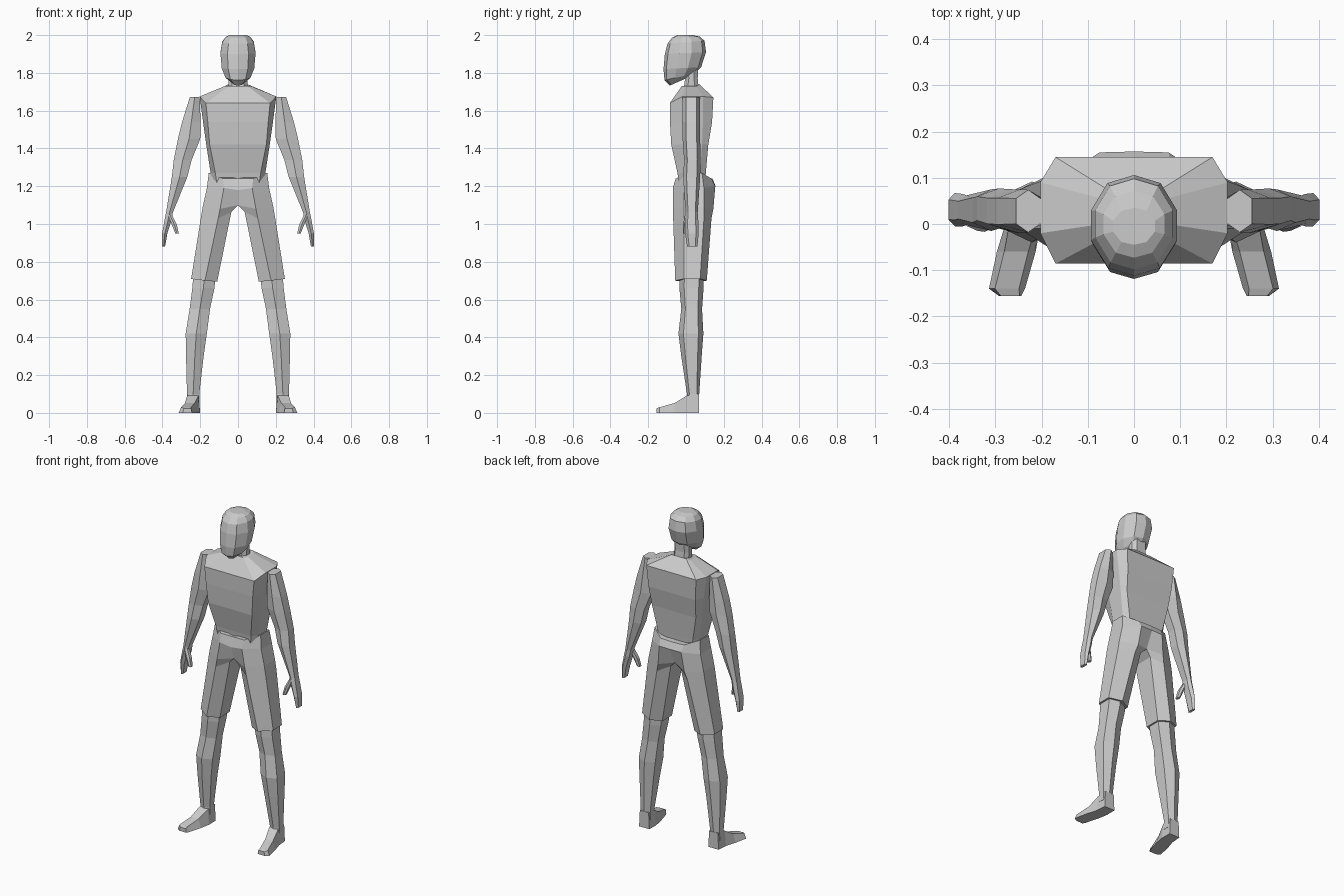
import bpy, bmesh


def loft(name, rings, mirror=False):
    """Skin a list of equal-length rings, cap both ends, optionally mirror in x."""
    bm = bmesh.new()
    vs = [[bm.verts.new(p) for p in r] for r in rings]
    n = len(rings[0])
    for a, b in zip(vs, vs[1:]):
        for i in range(n):
            j = (i + 1) % n
            quad = (a[i], a[j], b[j], b[i])
            if all(abs(v.co.x) < 1e-5 for v in quad):
                continue  # leave the centre line open for the mirror
            bm.faces.new(quad)
    bm.faces.new(vs[0][::-1])
    bm.faces.new(vs[-1])
    bmesh.ops.recalc_face_normals(bm, faces=bm.faces)
    me = bpy.data.meshes.new(name)
    bm.to_mesh(me)
    bm.free()
    ob = bpy.data.objects.new(name, me)
    bpy.context.collection.objects.link(ob)
    if mirror:
        m = ob.modifiers.new("Mirror", 'MIRROR')
        m.use_clip = True
        m.merge_threshold = 0.0005
    return ob


def hexa(z, x0, x1, y0, y1, f=0.2):
    """Six-sided limb section with a ridge front and back."""
    xm, a, b = (x0 + x1) / 2, y0 + (y1 - y0) * f, y1 - (y1 - y0) * f
    return [(xm, y0, z), (x1, a, z), (x1, b, z), (xm, y1, z), (x0, b, z), (x0, a, z)]


def octa(zf, zs, zb, a, w, y0, y1, y2, y3):
    """Eight-sided body section with separate front, side and back heights."""
    return [(-a, y0, zf), (a, y0, zf), (w, y1, zs), (w, y2, zs),
            (a, y3, zb), (-a, y3, zb), (-w, y2, zs), (-w, y1, zs)]


# Torso
loft("torso", [octa(*r) for r in [
    (1.20, 1.20, 1.20, .110, .140, -.035, .00, .07, .100),
    (1.27, 1.27, 1.27, .120, .145, -.045, -.01, .075, .105),
    (1.42, 1.42, 1.42, .150, .168, -.078, -.015, .085, .118),
    (1.54, 1.54, 1.54, .160, .185, -.085, -.02, .09, .138),
    (1.64, 1.675, 1.67, .170, .203, -.086, -.02, .09, .145),
    (1.73, 1.73, 1.74, .050, .070, -.022, .00, .055, .070)]])

# Neck
loft("neck", [octa(z, z, z, .032, .05, y0, y0 + .02, y1 - .02, y1)
              for z, y0, y1 in [(1.69, -.015, .07), (1.77, -.005, .062), (1.85, -.01, .065)]])

# Head
half = [(0, -1), (.6, -.85), (1, -.3), (1, .3), (.62, .84), (0, 1)]
outline = half + [(-x, y) for x, y in half[-2:0:-1]]
head = []
for zf, zb, rx, y0, y1 in [
        (1.733, 1.780, .035, -.085, .020), (1.762, 1.795, .066, -.114, .045),
        (1.820, 1.830, .086, -.119, .080), (1.900, 1.910, .093, -.112, .106),
        (1.955, 1.970, .084, -.098, .098), (1.987, 1.992, .066, -.073, .072),
        (2.0, 2.0, .045, -.045, .035)]:
    head.append([(x * rx, (y0 + y1) / 2 + y * (y1 - y0) / 2,
                  zf + (zb - zf) * (y + 1) / 2) for x, y in outline])
loft("head", head)

# Shorts: half sections run from front centre round the outside to back centre
loft("shorts", [
    [(0, -.055, 1.24), (.08, -.055, 1.24), (.155, 0, 1.27),
     (.155, .085, 1.27), (.08, .135, 1.24), (0, .140, 1.24)],
    [(0, -.070, 1.18), (.075, -.070, 1.19), (.165, -.01, 1.19),
     (.165, .095, 1.19), (.075, .155, 1.20), (0, .157, 1.20)],
    [(0, -.040, 1.10), (.095, -.070, 1.08), (.187, -.01, 1.09),
     (.187, .095, 1.09), (.09, .145, 1.08), (0, .110, 1.10)],
    [(.035, -.030, 1.065), (.105, -.068, 1.03), (.197, -.01, 1.03),
     (.197, .095, 1.03), (.105, .135, 1.03), (.035, .100, 1.065)],
    [(.110, -.020, .695), (.175, -.057, .70), (.248, -.01, .71),
     (.248, .075, .71), (.175, .110, .70), (.110, .075, .695)]], mirror=True)

# Bare lower legs
loft("lower_leg", [hexa(*r) for r in [
    (.75, .115, .235, -.035, .095), (.66, .125, .242, -.035, .093),
    (.55, .148, .256, -.025, .085), (.42, .165, .277, -.040, .092),
    (.30, .182, .275, -.025, .083), (.10, .205, .270, .005, .070),
    (.05, .203, .272, .005, .070)]], mirror=True)

# Feet: sections from heel to toe
loft("foot", [[(cx - w, y, 0), (cx + w, y, 0), (cx + t, y, h), (cx - t, y, h)]
              for cx, y, w, t, h in [
    (.237, .070, .035, .030, .10), (.239, .005, .038, .030, .092),
    (.255, -.060, .042, .026, .052), (.275, -.140, .039, .026, .03),
    (.268, -.156, .024, .020, .024)]], mirror=True)

# Arms with flat hands
loft("arm_and_hand", [hexa(*r) for r in [
    (1.672, .203, .255, -.018, .074), (1.54, .198, .296, -.020, .075),
    (1.45, .200, .318, -.018, .075), (1.34, .245, .340, -.010, .077),
    (1.25, .268, .350, -.015, .075), (1.06, .345, .381, -.002, .062),
    (1.02, .352, .389, -.005, .065), (.95, .374, .402, -.005, .067),
    (.88, .386, .402, .006, .060)]], mirror=True)

# Thumbs
loft("thumb", [hexa(*r) for r in [
    (1.05, .350, .372, -.005, .030), (1.00, .325, .352, -.015, .020),
    (.95, .313, .332, -.017, .010)]], mirror=True)
